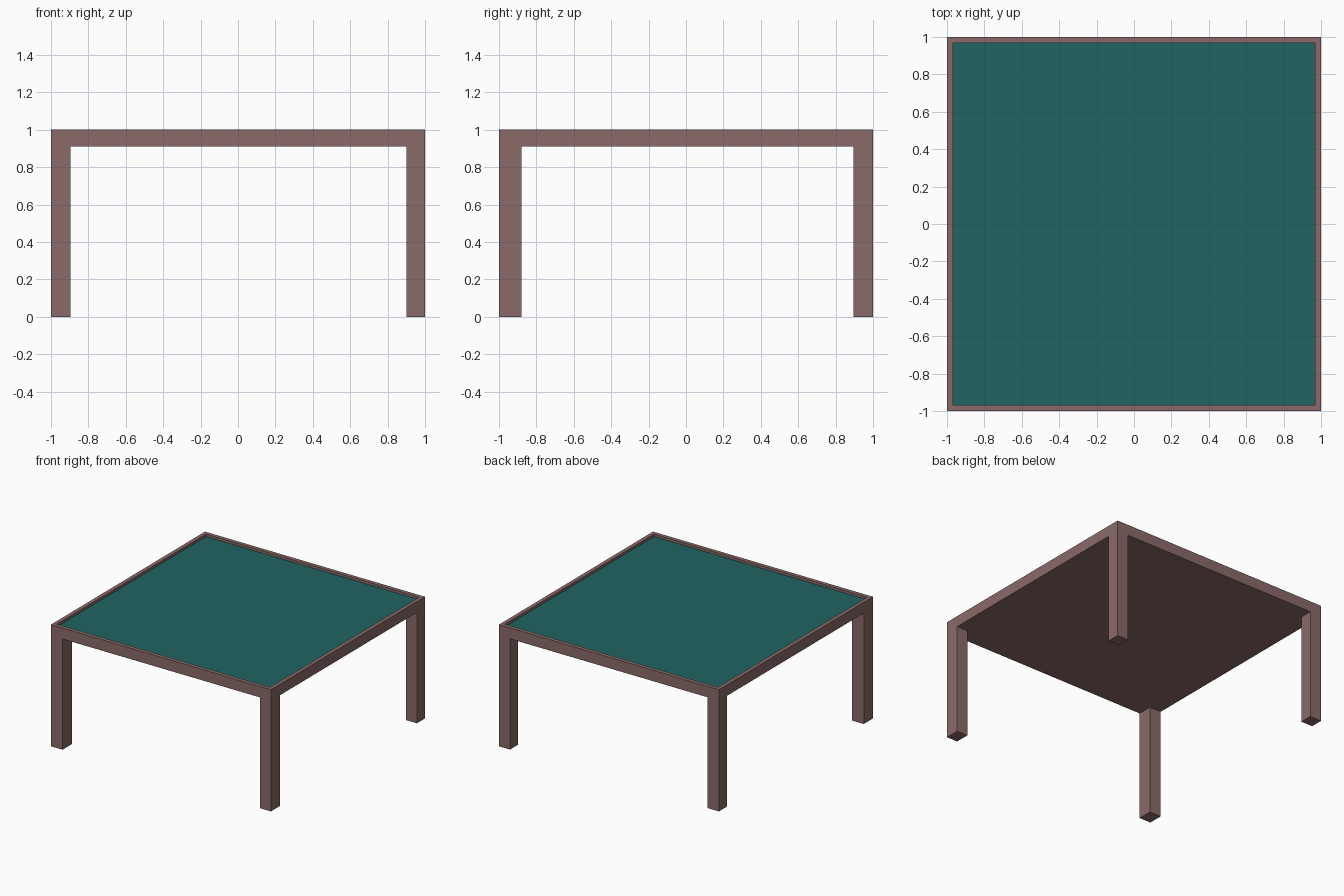
import bpy, bmesh

if "Cube" in bpy.data.objects:
    bpy.data.objects.remove(bpy.data.objects["Cube"])


def material(name, rgb):
    m = bpy.data.materials.new(name)
    m.diffuse_color = (*rgb, 1.0)
    m.use_nodes = True
    m.node_tree.nodes["Principled BSDF"].inputs["Base Color"].default_value = m.diffuse_color
    return m


wood = material("dusty brown wood", (0.254, 0.145, 0.142))
teal = material("teal surface", (0.0152, 0.127, 0.122))

RAIL_Z = 0.91      # underside of the table top
PANEL_Z = 0.98     # recessed surface
RIM = 0.045        # rim width seen from above


def box(name, lo, hi, mat):
    bm = bmesh.new()
    bmesh.ops.create_cube(bm, size=1.0)
    for v in bm.verts:
        v.co = [lo[i] + (v.co[i] + 0.5) * (hi[i] - lo[i]) for i in range(3)]
    me = bpy.data.meshes.new(name)
    bm.to_mesh(me)
    bm.free()
    me.materials.append(mat)
    ob = bpy.data.objects.new(name, me)
    bpy.context.collection.objects.link(ob)
    return ob


# Table top: one block whose upper face is inset and sunk to leave a raised rim
top = box("table_top", (-1, -1, RAIL_Z), (1, 1, 1), wood)
top.data.materials.append(teal)
bm = bmesh.new()
bm.from_mesh(top.data)
bm.normal_update()
face = max(bm.faces, key=lambda f: f.calc_center_median().z)
bmesh.ops.inset_region(bm, faces=[face], thickness=RIM)
floor = bmesh.ops.extrude_discrete_faces(bm, faces=[face])["faces"][0]
for v in floor.verts:
    v.co.z = PANEL_Z
floor.material_index = 1
bm.to_mesh(top.data)
bm.free()

# Four corner legs, flush with the outer faces of the top
for y_name, sy, depth in (("front", -1, 0.12), ("back", 1, 0.105)):
    for x_name, sx, width in (("left", -1, 0.105), ("right", 1, 0.10)):
        xs = sorted((sx, sx * (1 - width)))
        ys = sorted((sy, sy * (1 - depth)))
        box(f"{y_name}_{x_name}_leg", (xs[0], ys[0], 0), (xs[1], ys[1], RAIL_Z), wood)
